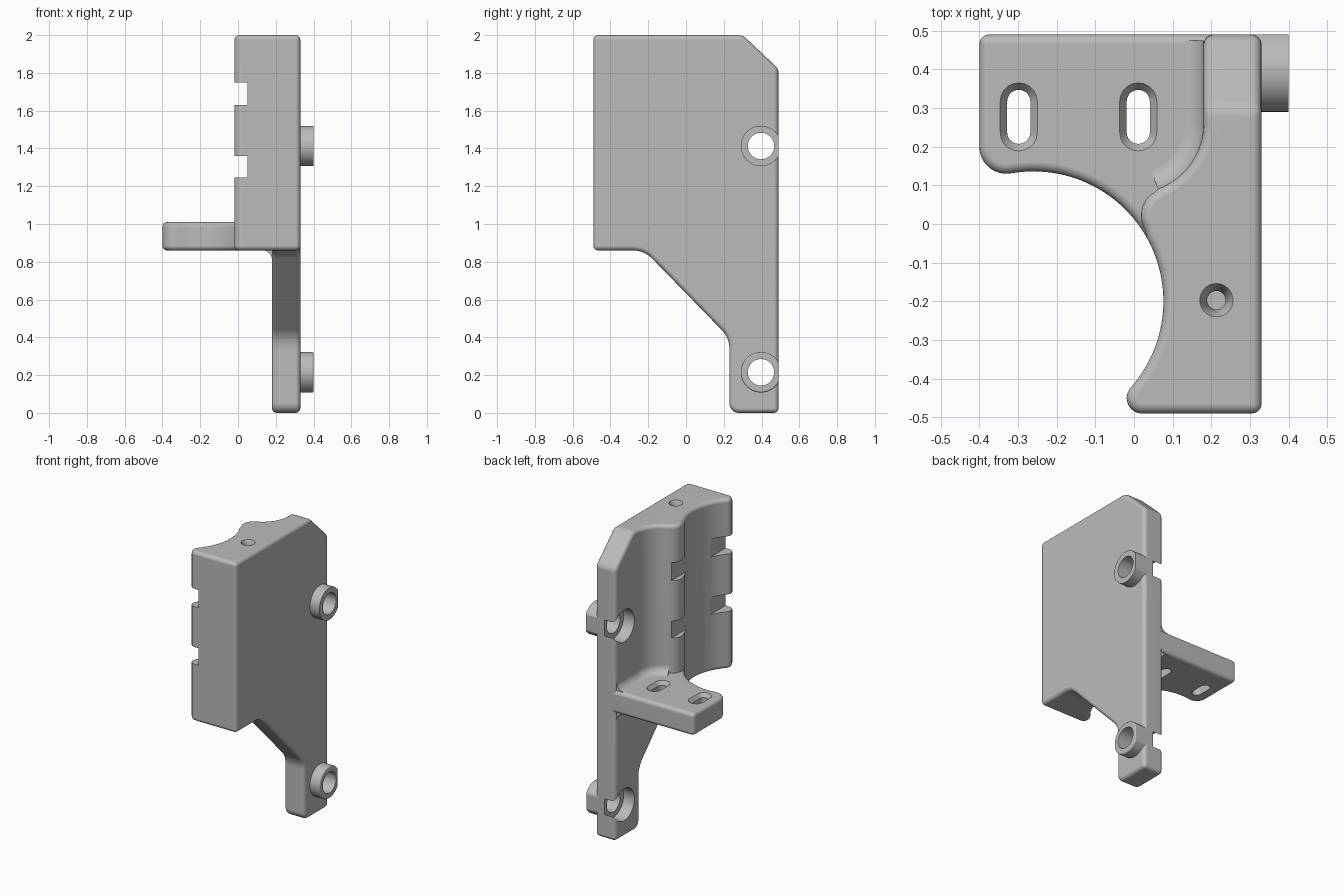
import bpy, bmesh
from math import cos, sin, radians

cube = bpy.data.objects.get("Cube")
if cube:
    bpy.data.objects.remove(cube)

grey = bpy.data.materials.new("plain_grey")
grey.use_nodes = True
COLOUR = (0.5, 0.5, 0.5, 1)
grey.diffuse_color = COLOUR
for node in grey.node_tree.nodes:
    if node.type == 'BSDF_PRINCIPLED':
        node.inputs["Base Color"].default_value = COLOUR
        node.inputs["Roughness"].default_value = 0.6


def arc(cx, cy, r, a0, a1, n=10):
    steps = [radians(a0 + (a1 - a0) * i / n) for i in range(n + 1)]
    return [(cx + r * cos(a), cy + r * sin(a)) for a in steps]


def circle(cx, cy, r, n=48):
    return arc(cx, cy, r, 0, 360, n)[:-1]


def level(pts, z):
    return [(a, b, z) for a, b in pts]


def slab(pts, x):
    return [(x, a, b) for a, b in pts]


def loft(name, rings):
    """Closed solid through matching rings of points."""
    bm = bmesh.new()
    rows = [[bm.verts.new(p) for p in ring] for ring in rings]
    n = len(rows[0])
    for low, high in zip(rows, rows[1:]):
        for i in range(n):
            j = (i + 1) % n
            bm.faces.new((low[i], low[j], high[j], high[i]))
    bm.faces.new(rows[0])
    bm.faces.new(rows[-1])
    bmesh.ops.recalc_face_normals(bm, faces=bm.faces)
    mesh = bpy.data.meshes.new(name)
    bm.to_mesh(mesh)
    bm.free()
    mesh.materials.append(grey)
    obj = bpy.data.objects.new(name, mesh)
    bpy.context.collection.objects.link(obj)
    return obj


def cut(obj, cutters):
    for cutter in cutters:
        cutter.hide_render = True
        mod = obj.modifiers.new("cut", 'BOOLEAN')
        mod.operation = 'DIFFERENCE'
        mod.solver = 'EXACT'
        mod.object = cutter


def bevel(obj, width=0.025):
    mod = obj.modifiers.new("round", 'BEVEL')
    mod.width = width
    mod.segments = 4
    mod.limit_method = 'ANGLE'
    mod.angle_limit = radians(30)
    mod.use_clamp_overlap = False


def fillet(name, path, z, up, r=0.05):
    """Concave corner strip; path holds a point and its outward direction."""
    section = [(-0.01, -0.01), (r, -0.01)] + arc(r, r, r, 270, 180, 8) + [(-0.01, r)]
    return loft(name, [[(x + nx * u, y + ny * u, z + up * v) for u, v in section]
                       for (x, y), (nx, ny) in path])


BACK, SIDE, WALL = 0.49, 0.33, 0.18
BASE, SHELF, TOP = 0.86, 1.01, 2.0
BORE = (-0.26, -0.2, 0.336)
POCKET = (0, 0.26, WALL)

# Upper block: large bore, rounded rib and rear pocket
outline = [(SIDE, -BACK), (SIDE, BACK), (WALL, BACK)]
outline += arc(*POCKET, 0, -70, 16)
outline += arc(0.088, 0.022, 0.07, 110, 212, 12)[1:]
outline += arc(*BORE, 32, -41.5, 28)[1:]
outline += arc(0.021, -0.45, 0.04, 138, 270, 12)[1:]
block = loft("upper_block", [level(outline, BASE), level(outline, TOP)])

# Side plate reaching down behind
side = [(-0.35, 1.2), (-0.35, BASE)]
side += arc(-0.28, 0.72, 0.14, 90, 45, 8)
side += arc(0.09, 0.34, 0.14, 45, 0, 8)
side += arc(0.28, 0.05, 0.05, 180, 270, 8)
side += [(BACK, 0), (BACK, 1.2)]
plate = loft("side_plate", [slab(side, WALL), slab(side, SIDE)])

# Shelf
floor = [(0.25, BACK), (-0.4, BACK)]
floor += arc(-0.33, 0.2, 0.07, 180, 280, 12)
floor += arc(*BORE, 100, 25, 28)[1:] + [(0.25, -0.06)]
shelf = loft("shelf", [level(floor, BASE), level(floor, SHELF)])

# Sloped rear top corner, cut before rounding
slope = [(0.1, 2.19), (0.59, 1.726), (0.7, 2.3)]
wedge = loft("corner_cutter", [slab(slope, -1), slab(slope, 1)])
cut(block, [wedge])
for part in (block, plate, shelf):
    bevel(part)

# Strap notches and the countersunk top screw hole
cutters = [wedge]
tools = []
for z0, z1 in ((1.245, 1.36), (1.63, 1.75)):
    box = [(-0.2, -0.6), (0.05, -0.6), (0.05, 0.3), (-0.2, 0.3)]
    tools.append(loft("notch_cutter", [level(box, z0), level(box, z1)]))
tools.append(loft("screw_cutter", [level(circle(0.213, -0.197, r, 32), z) for r, z in
                                   ((0.024, 1.75), (0.024, 1.965), (0.043, 2.0), (0.043, 2.05))]))
cut(block, tools)
cutters += tools

# Countersunk slots in the shelf
tools = []
for x in (-0.298, 0.011):
    rings = []
    for r, z in ((0.03, 0.8), (0.03, 0.985), (0.048, SHELF), (0.048, 1.05)):
        rings.append(level(arc(x, 0.317, r, 0, 180) + arc(x, 0.237, r, 180, 360), z))
    tools.append(loft("slot_cutter", rings))
cut(shelf, tools)
cutters += tools

# Hollow bosses with counterbores on the inner side
parts = [block, plate, shelf]
for name, z, target in (("upper_boss", 1.413, block), ("lower_boss", 0.215, plate)):
    rim = [(min(y, BACK), h) for y, h in circle(0.397, z, 0.107)]
    boss = loft(name, [slab(rim, 0.26), slab(rim, 0.4)])
    if target is plate:
        bevel(boss, 0.008)
    hole = loft("hole_cutter", [slab(circle(0.397, z, 0.07), x) for x in (0.1, 0.5)])
    bore = loft("counterbore_cutter", [slab(circle(0.397, z, 0.107), x) for x in (0.1, 0.26)])
    cut(boss, [hole])
    cut(target, [hole, bore])
    cutters += [hole, bore]
    parts.append(boss)

# Inner corner fillets above and below the shelf
curve = arc(*POCKET, 0, -70, 16)
path = [((WALL, 0.475), (-1, 0))]
path += [((x, y), (-x / WALL, (POCKET[1] - y) / WALL)) for x, y in curve]
parts.append(fillet("pocket_fillet", path, SHELF, 1))
path = [((WALL, y), (-1, 0)) for y in (-0.14, 0.475)]
parts.append(fillet("underside_fillet", path, BASE, -1))

# Bake the cuts and shade
graph = bpy.context.evaluated_depsgraph_get()
graph.update()
baked = [bpy.data.meshes.new_from_object(p.evaluated_get(graph)) for p in parts]
for part, mesh in zip(parts, baked):
    part.modifiers.clear()
    part.data = mesh
for cutter in cutters:
    bpy.data.objects.remove(cutter)
bpy.ops.object.select_all(action='DESELECT')
for part in parts:
    part.select_set(True)
bpy.context.view_layer.objects.active = block
bpy.ops.object.shade_smooth_by_angle(angle=radians(32))
for part in parts:
    part.modifiers.new("even_shading", 'WEIGHTED_NORMAL').keep_sharp = True
